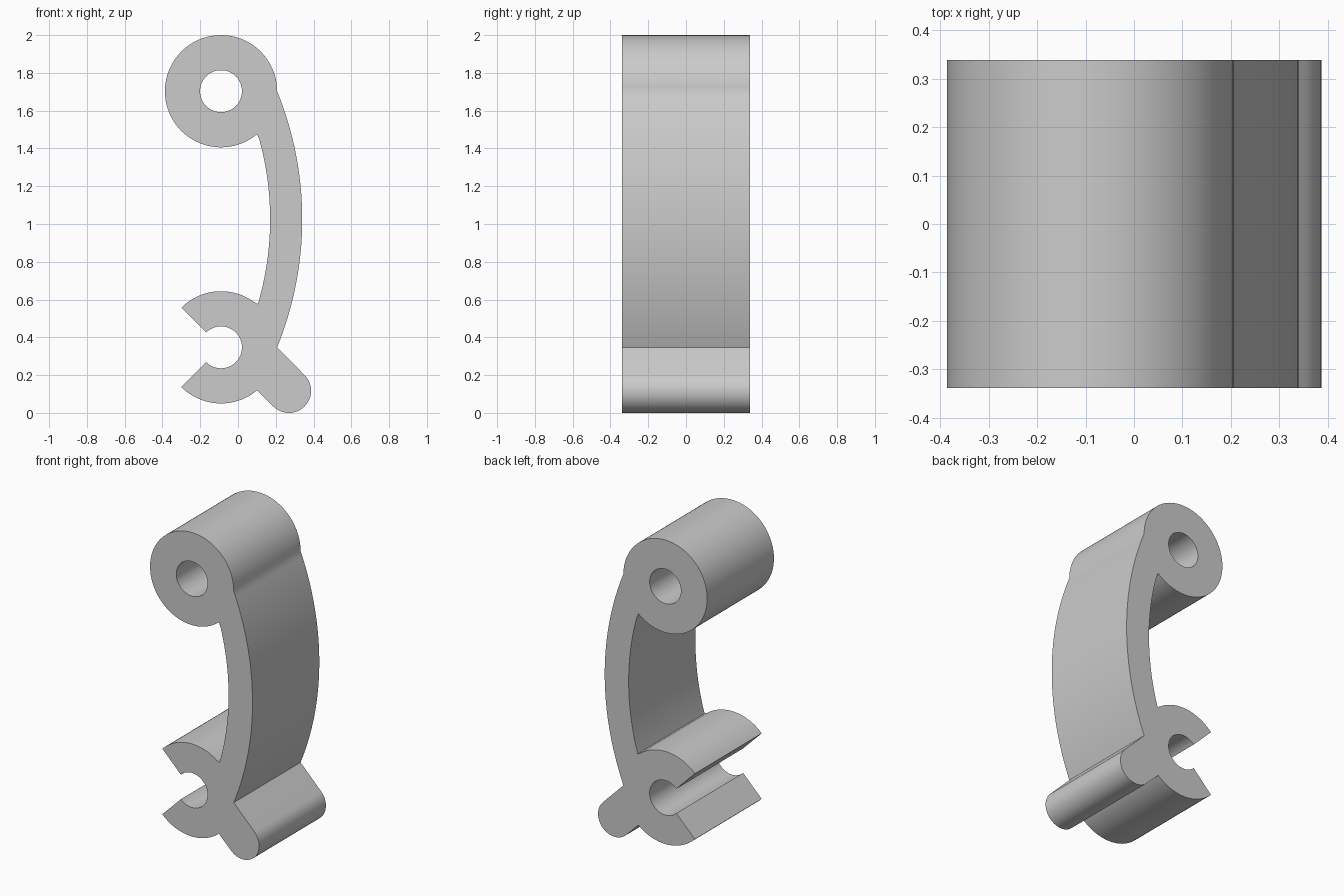
import bpy
import bmesh
from math import cos, sin, radians
from mathutils import Vector

cube = bpy.data.objects.get("Cube")
if cube:
    bpy.data.objects.remove(cube, do_unlink=True)

DEPTH = 0.677
EYE = (-0.09, 1.703)      # closed ring centre
CLIP = (-0.09, 0.347)     # open ring centre
TIP = (0.27, 0.117)       # thumb lever end
MID = 1.025               # arm mid height
OUTER, BORE = 0.297, 0.111


def arc(centre, radius, start, end, steps):
    """Points along an arc, angles in degrees."""
    points = []
    for i in range(steps + 1):
        a = radians(start + (end - start) * i / steps)
        points.append((centre[0] + radius * cos(a), centre[1] + radius * sin(a)))
    return points


def add_loop(bm, points):
    """Closed edge loop in the XZ plane at the front."""
    clean = []
    for p in points:
        v = Vector((p[0], -DEPTH / 2, p[1]))
        if not clean or (v - clean[-1]).length > 0.006:
            clean.append(v)
    if (clean[0] - clean[-1]).length < 0.006:
        clean.pop()
    verts = [bm.verts.new(v) for v in clean]
    return [bm.edges.new((verts[i - 1], verts[i])) for i in range(len(verts))]


# Outline: ring, inner arm, clip jaw, clip bore, lower jaw, lever, outer arm
outline = (
    arc(EYE, OUTER, 0, 310, 80)
    + arc((-1.42, MID), 1.59, 16.4, -16.4, 32)
    + arc(CLIP, OUTER, 50, 135, 24)
    + arc(CLIP, BORE, 135, -135, 48)
    + arc(CLIP, OUTER, 225, 310, 24)
    + arc(TIP, 0.117, 225, 405, 32)
    + arc((-1.455, MID), 1.795, -22.2, 22.2, 40)
)

bm = bmesh.new()
edges = add_loop(bm, outline) + add_loop(bm, arc(EYE, BORE, 0, 360, 64))
bmesh.ops.triangle_fill(bm, edges=edges, use_beauty=True, normal=(0, -1, 0))

# Extrude through the full depth
result = bmesh.ops.extrude_face_region(bm, geom=bm.faces[:], use_keep_orig=True)
moved = [g for g in result["geom"] if isinstance(g, bmesh.types.BMVert)]
bmesh.ops.translate(bm, verts=moved, vec=(0, DEPTH, 0))
bmesh.ops.recalc_face_normals(bm, faces=bm.faces[:])

mesh = bpy.data.meshes.new("clip_lever")
bm.to_mesh(mesh)
bm.free()
clip = bpy.data.objects.new("clip_lever", mesh)
bpy.context.collection.objects.link(clip)

# Single grey material
grey = bpy.data.materials.new("light_grey")
grey.use_nodes = True
colour = (0.6, 0.6, 0.6, 1)
grey.diffuse_color = colour
grey.node_tree.nodes["Principled BSDF"].inputs["Base Color"].default_value = colour
mesh.materials.append(grey)

# Smooth curved walls, sharp rims
bpy.ops.object.select_all(action="DESELECT")
clip.select_set(True)
bpy.context.view_layer.objects.active = clip
bpy.ops.object.shade_smooth_by_angle(angle=radians(30))
